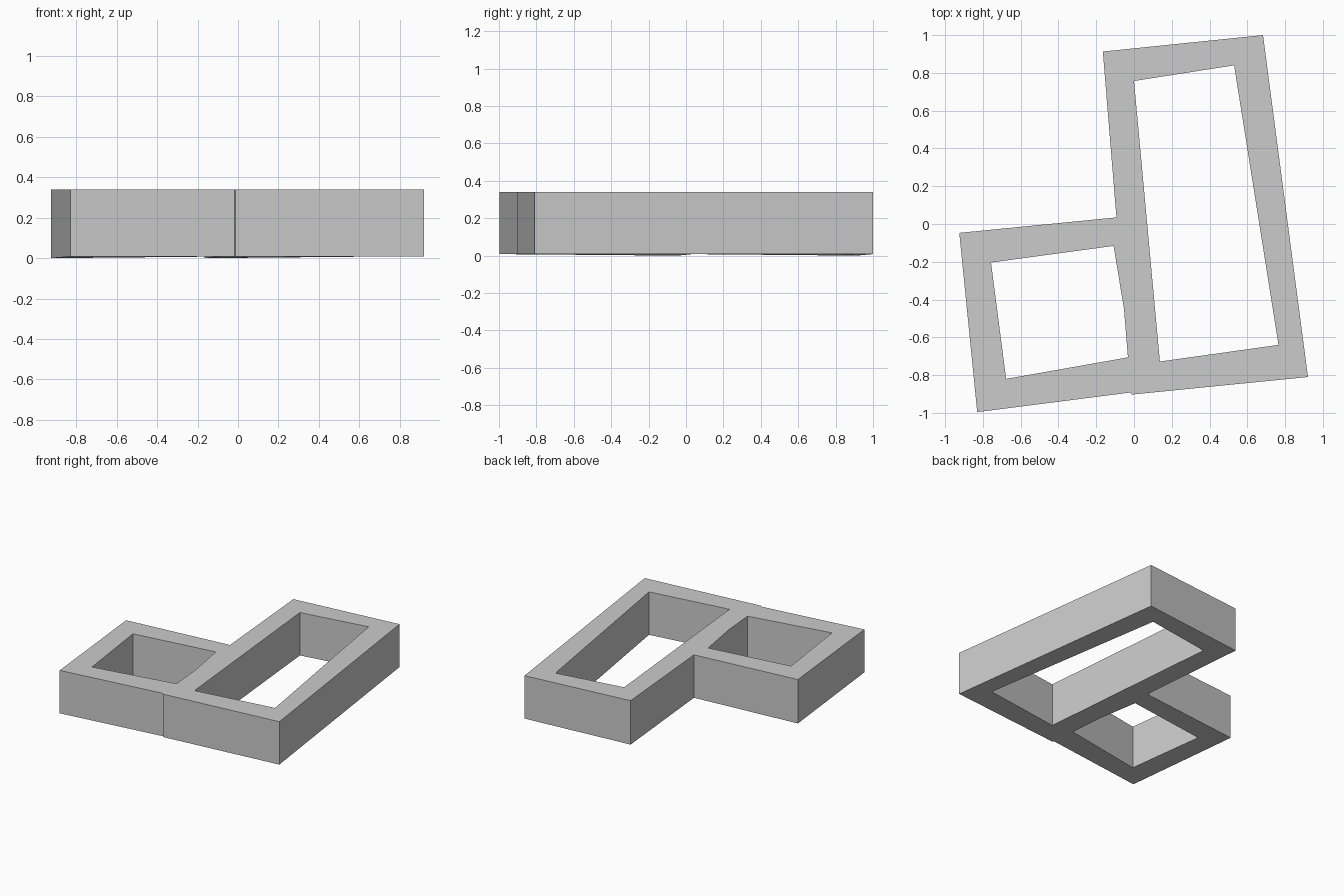
import bpy
import bmesh

if "Cube" in bpy.data.objects:
    bpy.data.objects.remove(bpy.data.objects["Cube"])

TOP, BOTTOM = 0.34, 0.008

# Plan outlines: outer wall line and the two courtyards
outer = [(-0.165, 0.913), (0.683, 1.0), (0.921, -0.81), (-0.012, -0.903),
         (-0.018, -0.892), (-0.83, -0.996), (-0.925, -0.047), (-0.093, 0.035)]
large_opening = [(0.0, 0.757), (0.53, 0.84), (0.765, -0.64), (0.137, -0.728)]
small_opening = [(-0.757, -0.204), (-0.108, -0.116), (-0.053, -0.45),
                 (-0.032, -0.706), (-0.677, -0.82)]

bm = bmesh.new()


def add_loop(points):
    verts = [bm.verts.new((x, y, BOTTOM)) for x, y in points]
    return verts, [bm.edges.new((v, verts[(i + 1) % len(verts)]))
                   for i, v in enumerate(verts)]


# Fill between the outlines, then raise the walls
edges = []
loops = []
for points in (outer, large_opening, small_opening):
    verts, loop_edges = add_loop(points)
    loops.append(verts)
    edges += loop_edges
bmesh.ops.triangle_fill(bm, use_beauty=True, use_dissolve=False, edges=edges)
base_faces = list(bm.faces)
raised = bmesh.ops.extrude_face_region(bm, geom=base_faces, use_keep_orig=True)
for item in raised["geom"]:
    if isinstance(item, bmesh.types.BMVert):
        item.co.z = TOP

# The two back left corners reach slightly lower to the ground
for i in (0, 6):
    loops[0][i].co.z = 0.0

bmesh.ops.recalc_face_normals(bm, faces=bm.faces)
mesh = bpy.data.meshes.new("building_walls")
bm.to_mesh(mesh)
bm.free()
walls = bpy.data.objects.new("building_walls", mesh)
bpy.context.collection.objects.link(walls)
